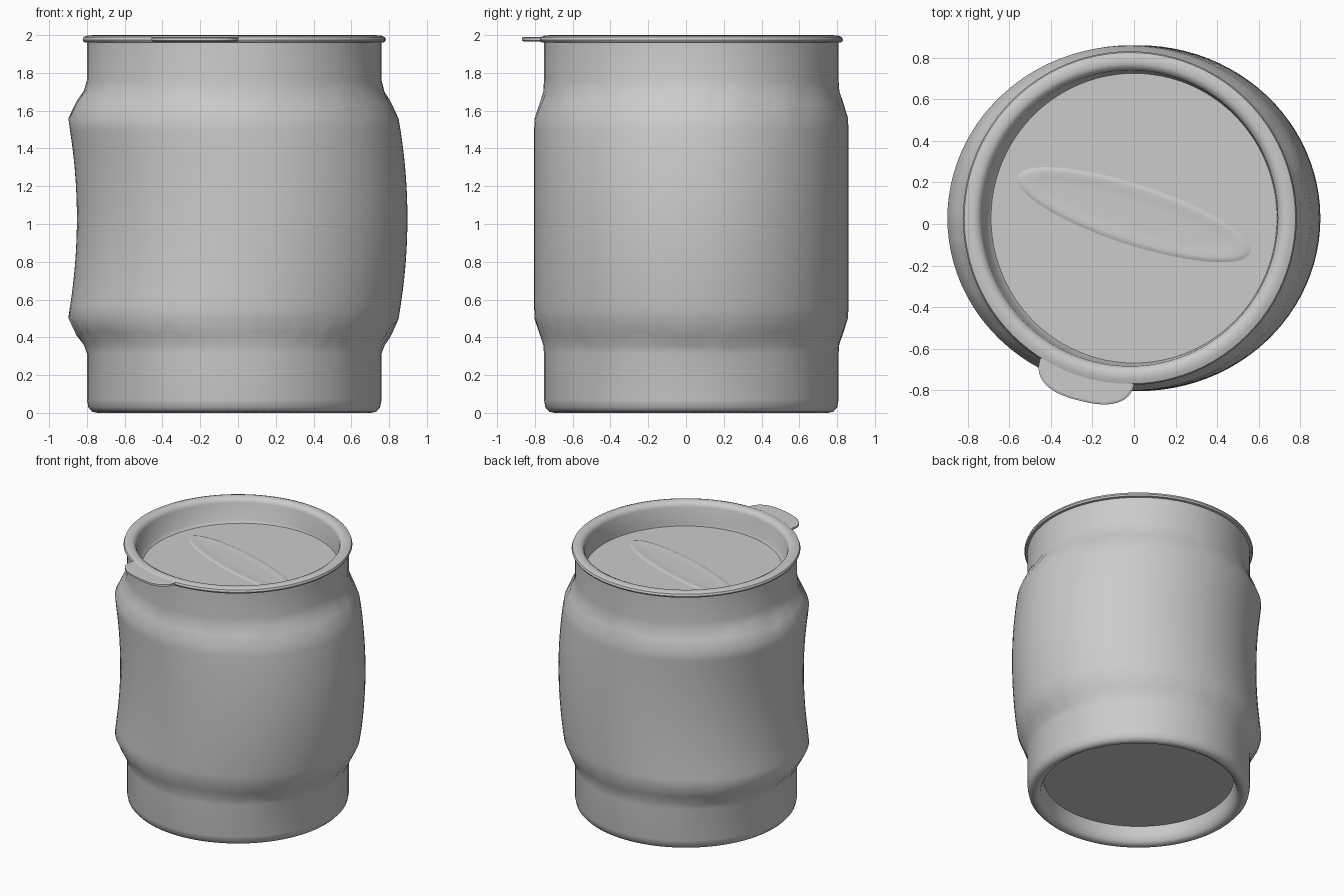
import bpy, bmesh, math, random
from mathutils import Matrix

random.seed(4)
cube = bpy.data.objects.get("Cube")
if cube:
    bpy.data.objects.remove(cube)

grey = bpy.data.materials.new("light_grey")
grey.use_nodes = True
grey.diffuse_color = (0.6, 0.6, 0.6, 1)
grey.node_tree.nodes["Principled BSDF"].inputs["Base Color"].default_value = (0.6, 0.6, 0.6, 1)

CX, CY = -0.02, 0.028      # axis of the can


def loft(name, rings, caps, sides=96, power=2.0, sharp=40):
    """Bridge a stack of ovals (z, radius x, radius y, shift x, jitter); caps = (first, last)."""
    bm = bmesh.new()
    loops = []
    for z, rx, ry, dx, jitter in rings:
        loop = []
        for i in range(sides):
            a = math.tau * i / sides
            c, s = math.cos(a), math.sin(a)
            x = math.copysign(abs(c) ** (2 / power), c) * rx
            y = math.copysign(abs(s) ** (2 / power), s) * ry
            loop.append(bm.verts.new((x + dx, y, z + random.uniform(-jitter, jitter))))
        loops.append(loop)
    for low, high in zip(loops, loops[1:]):
        for i in range(sides):
            j = (i + 1) % sides
            bm.faces.new((low[i], low[j], high[j], high[i]))
    if caps[0]:
        bm.faces.new(loops[0][::-1])
    if caps[1]:
        bm.faces.new(loops[-1])
    mesh = bpy.data.meshes.new(name)
    bm.to_mesh(mesh)
    bm.free()
    mesh.materials.append(grey)
    obj = bpy.data.objects.new(name, mesh)
    bpy.context.collection.objects.link(obj)
    obj.location = (CX, CY, 0)
    bpy.ops.object.select_all(action="DESELECT")
    obj.select_set(True)
    bpy.context.view_layer.objects.active = obj
    bpy.ops.object.shade_smooth_by_angle(angle=math.radians(sharp))
    return obj


def round_rings(profile):
    return [(z, r, r, 0, 0) for r, z in profile]


# Body: recessed base, crumpled shoulders, belly leaning to one side, open neck
base = round_rings([(0.667, 0.128), (0.676, 0.065), (0.692, 0.018), (0.722, 0),
                    (0.752, 0.006), (0.772, 0.028), (0.78, 0.07), (0.78, 0.315)])
shoulder = [(0.36, 0.796, 0.784, 0, 0.01), (0.42, 0.832, 0.802, -0.002, 0.012),
            (0.5, 0.874, 0.83, -0.004, 0.004)]
belly = []
for k in range(1, 16):
    t = k / 8 - 1
    belly.append((1.03 + 0.53 * t, 0.875, 0.832, -0.005 + 0.047 * (1 - t * t), 0))
upper = [(2.06 - z, rx, ry, dx, j) for z, rx, ry, dx, j in reversed(shoulder)]
neck = round_rings([(0.78, 1.76), (0.78, 1.97)])
loft("can_body", base + shoulder + belly + upper + neck, (True, False), sharp=60)

# Lid: rolled rim, inner wall and sunken floor set slightly to one side
rim = round_rings([(0.778, 1.96), (0.797, 1.963), (0.803, 1.975), (0.797, 1.99),
                   (0.775, 1.998), (0.745, 2.0), (0.722, 1.988), (0.712, 1.965)])
floor = [(1.84, 0.7, 0.705, 0.01, 0), (1.818, 0.688, 0.697, 0.02, 0)]
loft("lid", rim + floor, (False, True))

# Pressed oval outline on the lid floor
oval = loft("lid_oval", [(1.816, 0.595, 0.15, 0, 0), (1.823, 0.575, 0.135, 0, 0),
                         (1.825, 0.55, 0.12, 0, 0), (1.821, 0.5, 0.095, 0, 0),
                         (1.82, 0.4, 0.06, 0, 0)], (False, True), 64)
oval.location = (0, 0.045, 0)
oval.rotation_euler.z = math.radians(-18)

# Pull tab, its inner edge following the rim
tab = loft("pull_tab", [(1.967, 0.225, 0.135, 0, 0), (1.971, 0.235, 0.145, 0, 0),
                        (1.986, 0.235, 0.145, 0, 0), (1.99, 0.225, 0.135, 0, 0)],
           (True, True), 48, 2.5, 20)
tab.data.transform(Matrix.Translation((-0.205, -0.738, 0)) @ Matrix.Rotation(math.radians(-14), 4, "Z"))
for v in tab.data.vertices:
    push = max(1, 0.765 / math.hypot(v.co.x, v.co.y))
    v.co.x *= push
    v.co.y *= push
